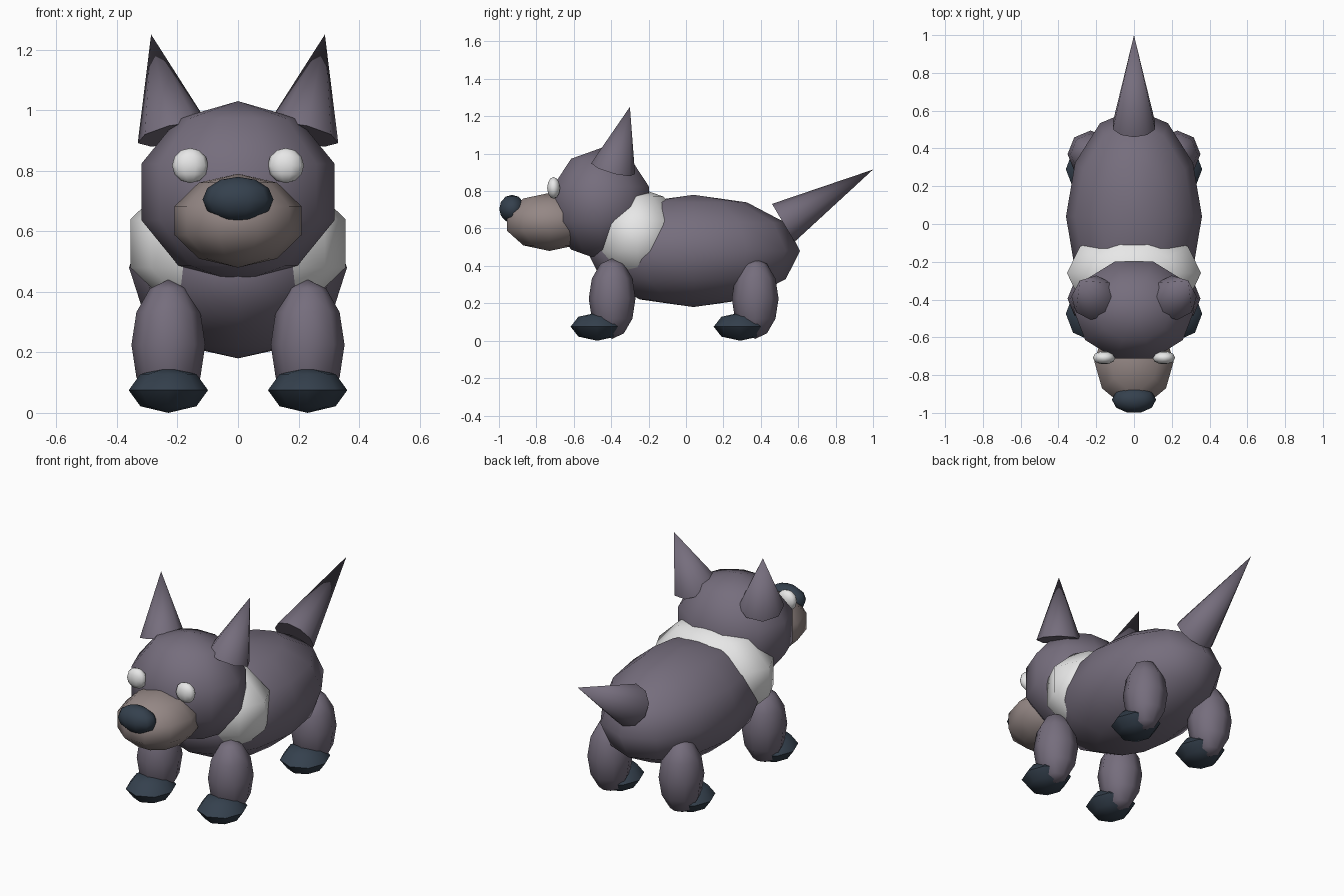
import bpy
import math
from mathutils import Vector

default = bpy.data.objects.get("Cube")
if default:
    bpy.data.objects.remove(default, do_unlink=True)


def material(name, rgb):
    m = bpy.data.materials.new(name)
    m.use_nodes = True
    colour = (*rgb, 1)
    m.diffuse_color = colour
    m.node_tree.nodes["Principled BSDF"].inputs["Base Color"].default_value = colour
    return m


FUR = material("purple grey fur", (0.18, 0.155, 0.205))
WHITE = material("white", (0.8, 0.8, 0.8))
TAN = material("muzzle taupe", (0.3, 0.245, 0.235))
DARK = material("dark blue", (0.035, 0.052, 0.075))


def finish(name, mat):
    ob = bpy.context.object
    ob.name = name
    ob.data.name = name
    ob.data.materials.append(mat)
    bpy.ops.object.transform_apply(location=False, rotation=True, scale=True)
    bpy.ops.object.shade_smooth_by_angle(angle=math.radians(65))
    return ob


def ball(name, mat, centre, radii, segments, rings):
    """Low-poly ellipsoid with a vertex column on the x axis."""
    bpy.ops.mesh.primitive_uv_sphere_add(
        segments=segments, ring_count=rings, radius=1, location=centre)
    ob = bpy.context.object
    # turn the mesh so that one column of vertices lies on +x
    ring = min((v.co for v in ob.data.vertices if v.co.xy.length > 0.1),
               key=lambda c: abs(math.atan2(c.y, c.x)))
    turn = -math.atan2(ring.y, ring.x)
    for v in ob.data.vertices:
        x, y = v.co.x, v.co.y
        v.co.x = x * math.cos(turn) - y * math.sin(turn)
        v.co.y = x * math.sin(turn) + y * math.cos(turn)
    ob.scale = radii
    return finish(name, mat)


def spike(name, mat, base, tip, radius, sides):
    """Cone from a base centre to a tip."""
    base, tip = Vector(base), Vector(tip)
    axis = tip - base
    bpy.ops.mesh.primitive_cone_add(
        vertices=sides, radius1=radius, radius2=0, depth=axis.length,
        location=(base + tip) / 2, rotation=axis.to_track_quat("Z", "Y").to_euler())
    return finish(name, mat)


# Torso, neck band and tail
ball("body", FUR, (0, 0.04, 0.48), (0.36, 0.57, 0.30), 12, 6)
ball("collar", WHITE, (0, -0.26, 0.56), (0.373, 0.25, 0.26), 10, 5)
spike("tail", FUR, (0, 0.52, 0.63), (0, 1.0, 0.915), 0.118, 10)

# Head, muzzle and nose
ball("head", FUR, (0, -0.455, 0.73), (0.336, 0.285, 0.30), 10, 5)
ball("muzzle", TAN, (0, -0.73, 0.635), (0.22, 0.25, 0.155), 10, 5)
ball("nose", DARK, (0, -0.93, 0.705), (0.117, 0.072, 0.075), 10, 6)

for side, s in (("left", 1), ("right", -1)):
    # Eyes and ears
    ball(side + "_eye", WHITE, (s * 0.158, -0.708, 0.817), (0.06, 0.036, 0.058), 10, 6)
    spike(side + "_ear", FUR, (s * 0.213, -0.39, 0.92), (s * 0.287, -0.30, 1.25), 0.122, 8)

    # Legs with paws set slightly forward
    for end, y in (("front", -0.395), ("back", 0.37)):
        ball(f"{end}_{side}_leg", FUR, (s * 0.23, y, 0.225), (0.122, 0.125, 0.215), 8, 6)
        ball(f"{end}_{side}_paw", DARK, (s * 0.23, y - 0.08, 0.075), (0.131, 0.142, 0.075), 8, 4)
